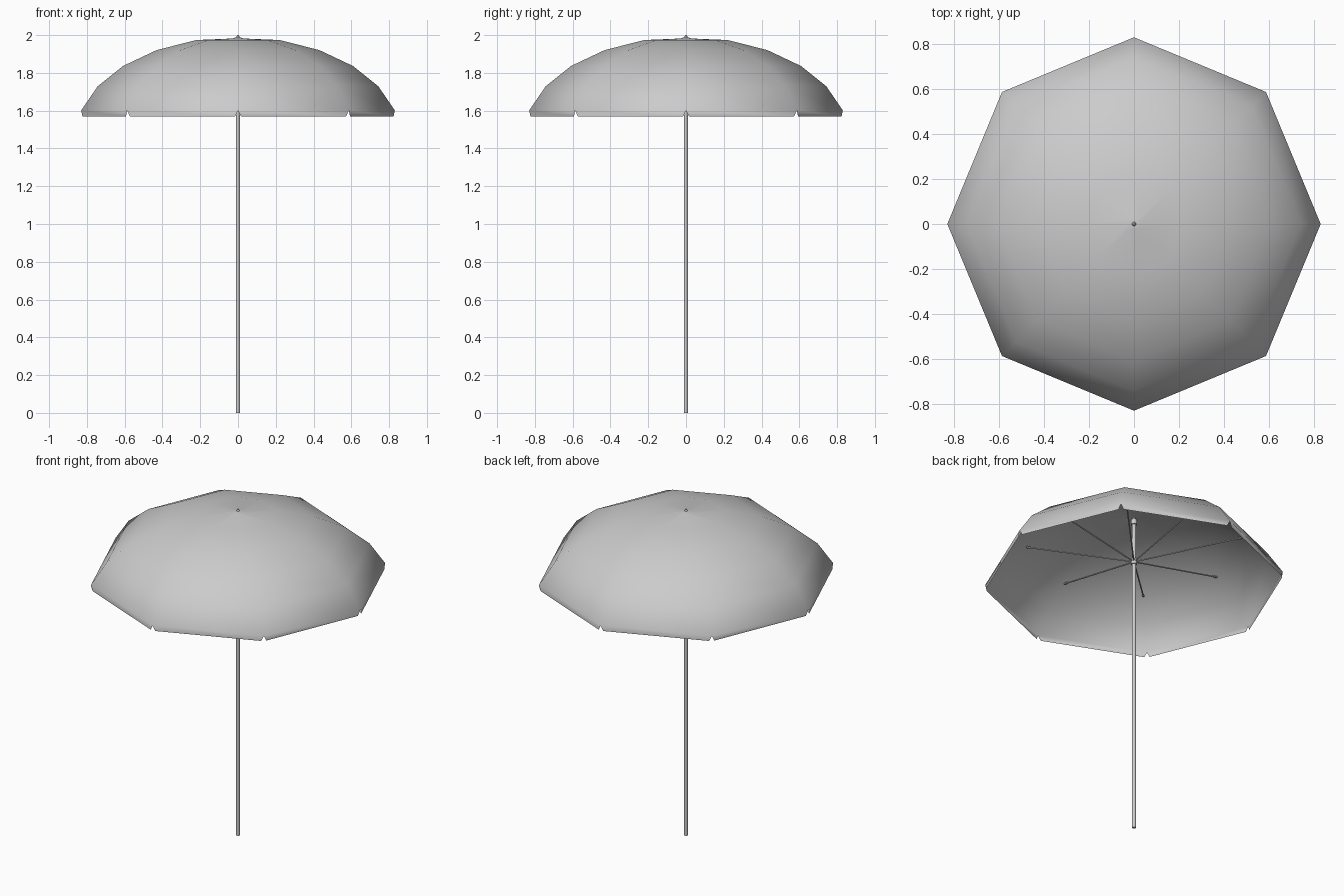
import bpy, bmesh
from math import cos, sin, tau
from mathutils import Vector

if "Cube" in bpy.data.objects:
    bpy.data.objects.remove(bpy.data.objects["Cube"])

SIDES = 8


def rib_point(i, r, z):
    a = tau * i / SIDES
    return Vector((r * cos(a), r * sin(a), z))


def finish(bm, name, angle=None):
    mesh = bpy.data.meshes.new(name)
    bm.to_mesh(mesh)
    bm.free()
    ob = bpy.data.objects.new(name, mesh)
    bpy.context.collection.objects.link(ob)
    bpy.ops.object.select_all(action='DESELECT')
    ob.select_set(True)
    bpy.context.view_layer.objects.active = ob
    if angle is None:
        bpy.ops.object.shade_smooth()
    else:
        bpy.ops.object.shade_smooth_by_angle(angle=angle)
    return ob


def rod(name, p, q, r1, r2=None, sides=12):
    p, q = Vector(p), Vector(q)
    bm = bmesh.new()
    bmesh.ops.create_cone(bm, cap_ends=True, segments=sides, radius1=r1,
                          radius2=r1 if r2 is None else r2, depth=(q - p).length)
    rot = Vector((0, 0, 1)).rotation_difference(q - p).to_matrix().to_4x4()
    bmesh.ops.transform(bm, matrix=rot, verts=bm.verts)
    bmesh.ops.translate(bm, vec=(p + q) / 2, verts=bm.verts)
    return finish(bm, name, 0.7)


# canopy: octagonal rings following the rib profile
profile = [(0.03, 1.982), (0.22, 1.974), (0.43, 1.921), (0.608, 1.837),
           (0.742, 1.73), (0.83, 1.602)]
bm = bmesh.new()
apex = bm.verts.new((0, 0, 1.992))
rings = [[bm.verts.new(rib_point(i, r, z)) for i in range(SIDES)] for r, z in profile]
for i in range(SIDES):
    j = (i + 1) % SIDES
    bm.faces.new((apex, rings[0][i], rings[0][j]))
    for a, b in zip(rings, rings[1:]):
        bm.faces.new((a[i], b[i], b[j], a[j]))
    # valance flap, pulled in at both lower corners to leave the notches
    p, q = rib_point(i, 0.83, 1.57), rib_point(j, 0.83, 1.57)
    inset = (q - p).normalized() * 0.016
    low = [bm.verts.new(p + inset), bm.verts.new(q - inset)]
    bm.faces.new((rings[-1][i], low[0], low[1], rings[-1][j]))
finish(bm, "canopy")

# pole with pointed tip and collars
rod("pole", (0, 0, 0), (0, 0, 1.985), 0.011)
rod("pole_tip", (0, 0, 1.98), (0, 0, 2.0), 0.013, 0.004)
rod("top_collar", (0, 0, 1.945), (0, 0, 1.975), 0.018)
rod("strut_hub", (0, 0, 1.69), (0, 0, 1.725), 0.017)

# struts from the hub to the ribs, with small end caps
for i in range(SIDES):
    start, end = rib_point(i, 0.012, 1.71), rib_point(i, 0.6, 1.832)
    rod(f"strut_{i + 1}", start, end, 0.004, sides=8)
    rod(f"strut_cap_{i + 1}", start.lerp(end, 0.97), end, 0.006, sides=8)
